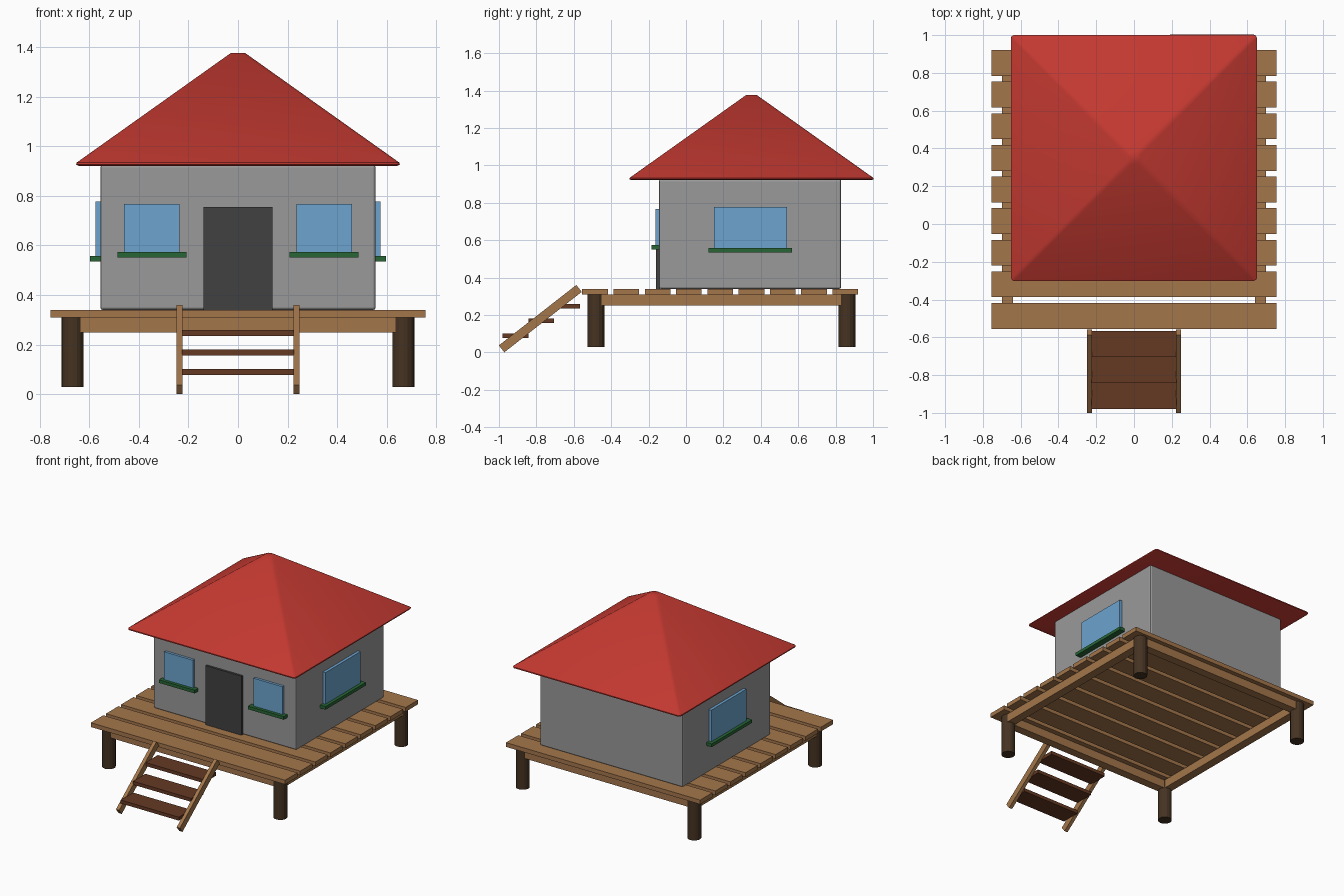
import bpy, bmesh, math
from mathutils import Matrix, Vector

if "Cube" in bpy.data.objects:
    bpy.data.objects.remove(bpy.data.objects["Cube"])


def material(name, rgb):
    m = bpy.data.materials.new(name)
    m.use_nodes = True
    m.diffuse_color = (*rgb, 1)
    m.node_tree.nodes["Principled BSDF"].inputs["Base Color"].default_value = (*rgb, 1)
    return m


WOOD = material("light wood", (0.37, 0.18, 0.07))
DARK = material("dark post wood", (0.06, 0.033, 0.016))
STEP = material("brown step wood", (0.13, 0.041, 0.017))
WALL = material("grey wall", (0.32, 0.32, 0.32))
ROOF = material("red roof", (0.54, 0.04, 0.03))
GLASS = material("blue glass", (0.15, 0.37, 0.62))
SILL = material("green sill", (0.02, 0.13, 0.035))
DOOR = material("charcoal door", (0.053, 0.053, 0.053))


def add(name, bm, mat):
    mesh = bpy.data.meshes.new(name)
    bmesh.ops.recalc_face_normals(bm, faces=bm.faces)
    bm.to_mesh(mesh)
    bm.free()
    mesh.materials.append(mat)
    ob = bpy.data.objects.new(name, mesh)
    bpy.context.collection.objects.link(ob)
    return ob


def box(name, x, y, z, mat):
    """Box from (min, max) pairs."""
    bm = bmesh.new()
    lo, hi = map(Vector, zip(x, y, z))
    bmesh.ops.create_cube(bm, size=1, matrix=Matrix.Translation((lo + hi) / 2)
                          @ Matrix.Diagonal((*(hi - lo), 1)))
    return add(name, bm, mat)


def mirrored(side, lo, hi):
    return sorted((side * lo, side * hi))


def smooth(ob, angle):
    bpy.ops.object.select_all(action="DESELECT")
    ob.select_set(True)
    bpy.context.view_layer.objects.active = ob
    bpy.ops.object.shade_smooth_by_angle(angle=math.radians(angle))


SIDES = (("left", 1), ("right", -1))
FRONT, BACK, POST_X = -0.482, 0.86, 0.667

# Deck planks
for i in range(9):
    y = -0.555 + i * 0.1673
    box(f"deck_plank_{i + 1}", (-0.755, 0.755), (y, y + 0.137), (0.31, 0.34), WOOD)

# Deck frame
for name, y in (("front", FRONT), ("back", BACK)):
    box(f"{name}_beam", (-0.7, 0.7), (y - 0.03, y + 0.03), (0.25, 0.309), WOOD)
for name, s in SIDES:
    box(f"{name}_beam", mirrored(s, 0.64, 0.7), (FRONT + 0.03, BACK - 0.03), (0.25, 0.309), WOOD)

# Corner posts
for name, s in SIDES:
    for end, y in (("front", FRONT), ("back", BACK)):
        bm = bmesh.new()
        bmesh.ops.create_cone(bm, cap_ends=True, segments=16, radius1=0.045, radius2=0.045,
                              depth=0.28, matrix=Matrix.Translation((s * POST_X, y, 0.17)))
        smooth(add(f"{end}_{name}_post", bm, DARK), 20)

# House walls
walls = box("house_walls", (-0.555, 0.555), (-0.145, 0.83), (0.34, 0.925), WALL)
bevel = walls.modifiers.new("soft_edges", "BEVEL")
bevel.width, bevel.segments = 0.01, 2

# Hip roof built from stacked square rings
bm = bmesh.new()
rings = []
for half, z in ((0.642, 0.921), (0.65, 0.925), (0.65, 0.935), (0.03, 1.375)):
    rings.append([bm.verts.new((a * half, 0.35 + b * half, z))
                  for a, b in ((-1, -1), (1, -1), (1, 1), (-1, 1))])
for low, high in zip(rings, rings[1:]):
    for i in range(4):
        j = (i + 1) % 4
        bm.faces.new((low[i], low[j], high[j], high[i]))
bm.faces.new(rings[0])
bm.faces.new(rings[-1])
hips = [e for e in bm.edges if abs(e.verts[0].co.z - e.verts[1].co.z) > 0.001]
bmesh.ops.bevel(bm, geom=hips, offset=0.014, segments=2, profile=0.5, affect="EDGES")
smooth(add("roof", bm, ROOF), 40)

# Door
box("door", (-0.14, 0.14), (-0.16, -0.14), (0.34, 0.755), DOOR)

# Windows and sills
for name, s in SIDES:
    box(f"front_{name}_window", mirrored(s, 0.235, 0.46), (-0.163, -0.14), (0.565, 0.768), GLASS)
    box(f"front_{name}_sill", mirrored(s, 0.208, 0.485), (-0.185, -0.14), (0.551, 0.573), SILL)
    box(f"{name}_side_window", mirrored(s, 0.55, 0.575), (0.15, 0.54), (0.55, 0.778), GLASS)
    box(f"{name}_side_sill", mirrored(s, 0.55, 0.597), (0.12, 0.567), (0.535, 0.557), SILL)

# Stair rails
low, high = Vector((0, -0.986, 0.019)), Vector((0, -0.572, 0.342))
run = high - low
for name, s in SIDES:
    rail = box(f"{name}_stair_rail", (-0.0125, 0.0125), (-run.length / 2, run.length / 2),
               (-0.0235, 0.0235), WOOD)
    rail.location = (low + high) / 2 + Vector((s * 0.236, 0, 0))
    rail.rotation_euler.x = math.atan2(run.z, run.y)

# Stair treads
for i in range(3):
    y, z = -0.98 + i * 0.138, 0.077 + i * 0.079
    box(f"stair_tread_{i + 1}", (-0.226, 0.226), (y, y + 0.137), (z, z + 0.024), STEP)
